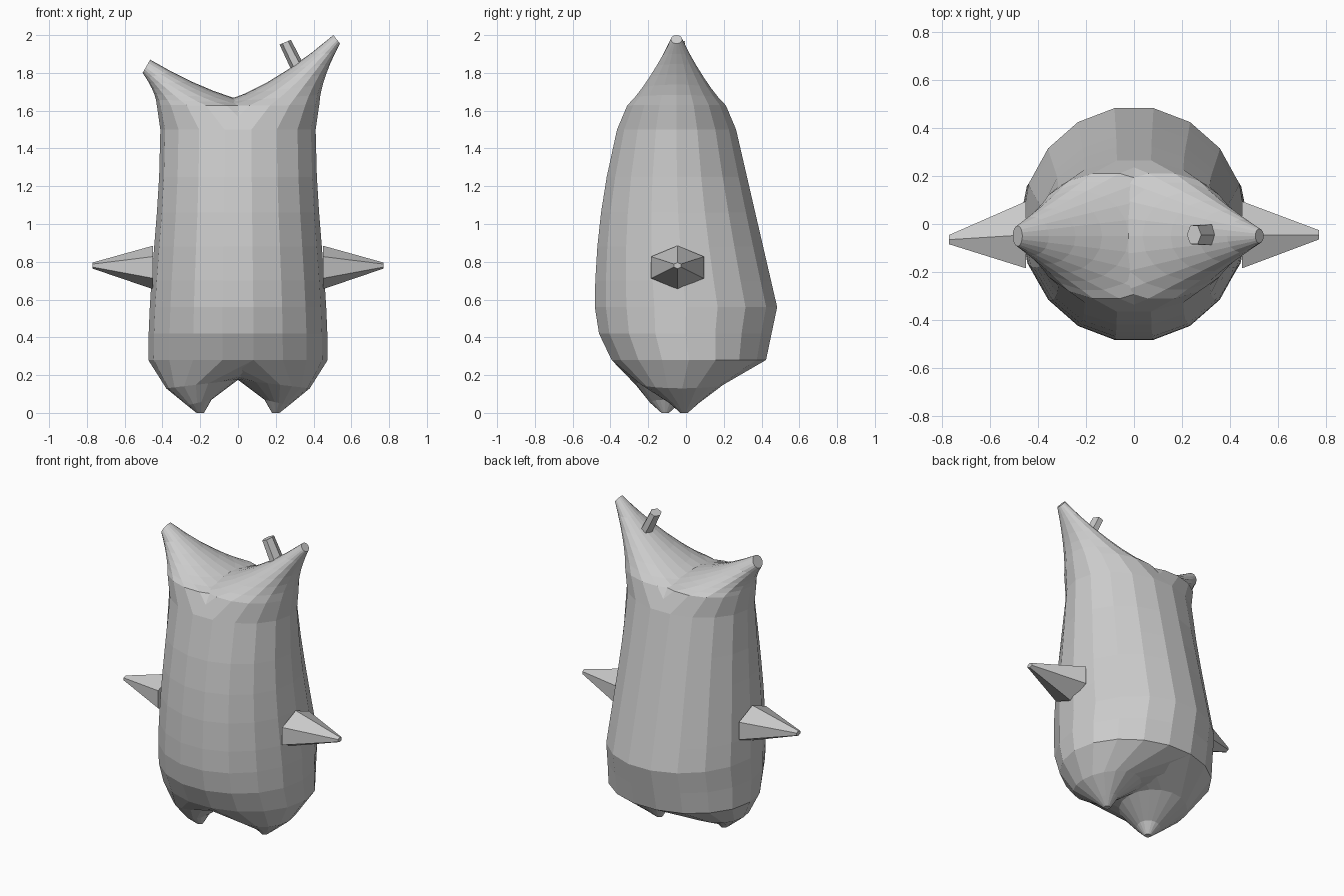
import bpy, bmesh, math
from mathutils import Vector

cube = bpy.data.objects.get("Cube")
if cube:
    bpy.data.objects.remove(cube, do_unlink=True)

grey = bpy.data.materials.new("plain_grey")
grey.use_nodes = True
shade = (0.6, 0.6, 0.6, 1)
grey.diffuse_color = shade
grey.node_tree.nodes["Principled BSDF"].inputs["Base Color"].default_value = shade


def mix(start, end, t):
    return start + (end - start) * t


def loft(name, rings, sides=18, side=1):
    """Skin elliptical rings: outer and inner (x, z) points, middle y, half depth."""
    bm = bmesh.new()
    loops = []
    for outer, inner, middle, depth in rings:
        loop = []
        for i in range(sides):
            angle = math.tau * i / sides
            x, z = mix(Vector(inner), Vector(outer), (1 + math.cos(angle)) / 2)
            loop.append(bm.verts.new((side * x, middle + depth * math.sin(angle), z)))
        loops.append(loop)
    for lower, upper in zip(loops, loops[1:]):
        for i in range(sides):
            j = (i + 1) % sides
            bm.faces.new((lower[i], lower[j], upper[j], upper[i]))
    bm.faces.new(loops[0])
    bm.faces.new(loops[-1])
    bmesh.ops.recalc_face_normals(bm, faces=bm.faces)
    mesh = bpy.data.meshes.new(name)
    bm.to_mesh(mesh)
    bm.free()
    mesh.materials.append(grey)
    bpy.context.collection.objects.link(bpy.data.objects.new(name, mesh))


HIP, BELLY, NECK = 0.28, 0.56, 1.5


def trunk_ring(z):
    """Level ring of the trunk, fullest at the belly and narrower above and below."""
    width = 0.443 + 0.032 * math.cos(math.pi * (z - HIP) / (NECK - HIP))
    if z > BELLY:
        t = (z - BELLY) / (NECK - BELLY)
        front, back = mix(-0.49, -0.37, t * t), mix(0.49, 0.27, t)
    else:
        t = (BELLY - z) / (BELLY - HIP)
        front, back = mix(-0.49, -0.4, t * t), mix(0.49, 0.43, t)
    return (width, z), (-width, z), (front + back) / 2, (back - front) / 2


def horn(name, side, outer_tip, inner_tip, tip_depth):
    """Tapering horn whose inner edge sweeps up from the saddle between the horns."""
    outer_base, inner_base = Vector((0.43, 1.63)), Vector((-0.2, 1.625))
    outer_tip, inner_tip = Vector(outer_tip), Vector(inner_tip)
    rings = [trunk_ring(NECK)]
    steps = 6
    for i in range(steps + 1):
        t = i / steps
        bend = t ** 1.6
        outer = (mix(outer_base.x, outer_tip.x, bend), mix(outer_base.y, outer_tip.y, t))
        inner = (mix(inner_base.x, inner_tip.x, t), mix(inner_base.y, inner_tip.y, bend))
        rings.append((outer, inner, -0.05, mix(0.265, tip_depth, t)))
    loft(name, rings, side=side)


def foot(name, side, heel_y, toe_y):
    """Short pointed foot drawn down from the hip ring."""
    loft(name, [
        trunk_ring(HIP),
        ((0.38, 0.13), (0, 0.175), heel_y, 0.22),
        ((0.27, 0.04), (0.14, 0.07), toe_y, 0.08),
        ((0.22, 0), (0.18, 0), toe_y, 0.02)], side=side)


def arm(name, side, hand_y):
    """Six-sided arm tapering to a small blunt end."""
    rings = []
    for t in (0, 0.35, 0.7, 1):
        x, z = mix(0.45, 0.77, t), mix(0.77, 0.78, t)
        height = mix(0.115, 0.016, t)
        rings.append(((x, z + height), (x, z - height), mix(-0.045, hand_y, t), height * 1.4))
    loft(name, rings, sides=6, side=side)


# Sack-like trunk
levels = (HIP, 0.42, BELLY, 0.7, 0.88, 1.06, 1.25, NECK)
loft("body", [trunk_ring(z) for z in levels])

# Tall left horn and short right horn, meeting in a saddle
horn("left_horn", 1, (0.54, 1.955), (0.505, 2), 0.03)
horn("right_horn", -1, (0.505, 1.8), (0.465, 1.87), 0.043)

# Small peg on the slope of the tall horn
loft("horn_peg", [
    ((0.34, 1.86), (0.28, 1.82), -0.045, 0.05),
    ((0.28, 1.975), (0.22, 1.95), -0.045, 0.045)], sides=6)

# Feet, the right one set further forward
foot("left_foot", 1, -0.02, -0.01)
foot("right_foot", -1, -0.05, -0.11)

# Arms
arm("left_arm", 1, -0.045)
arm("right_arm", -1, -0.065)
